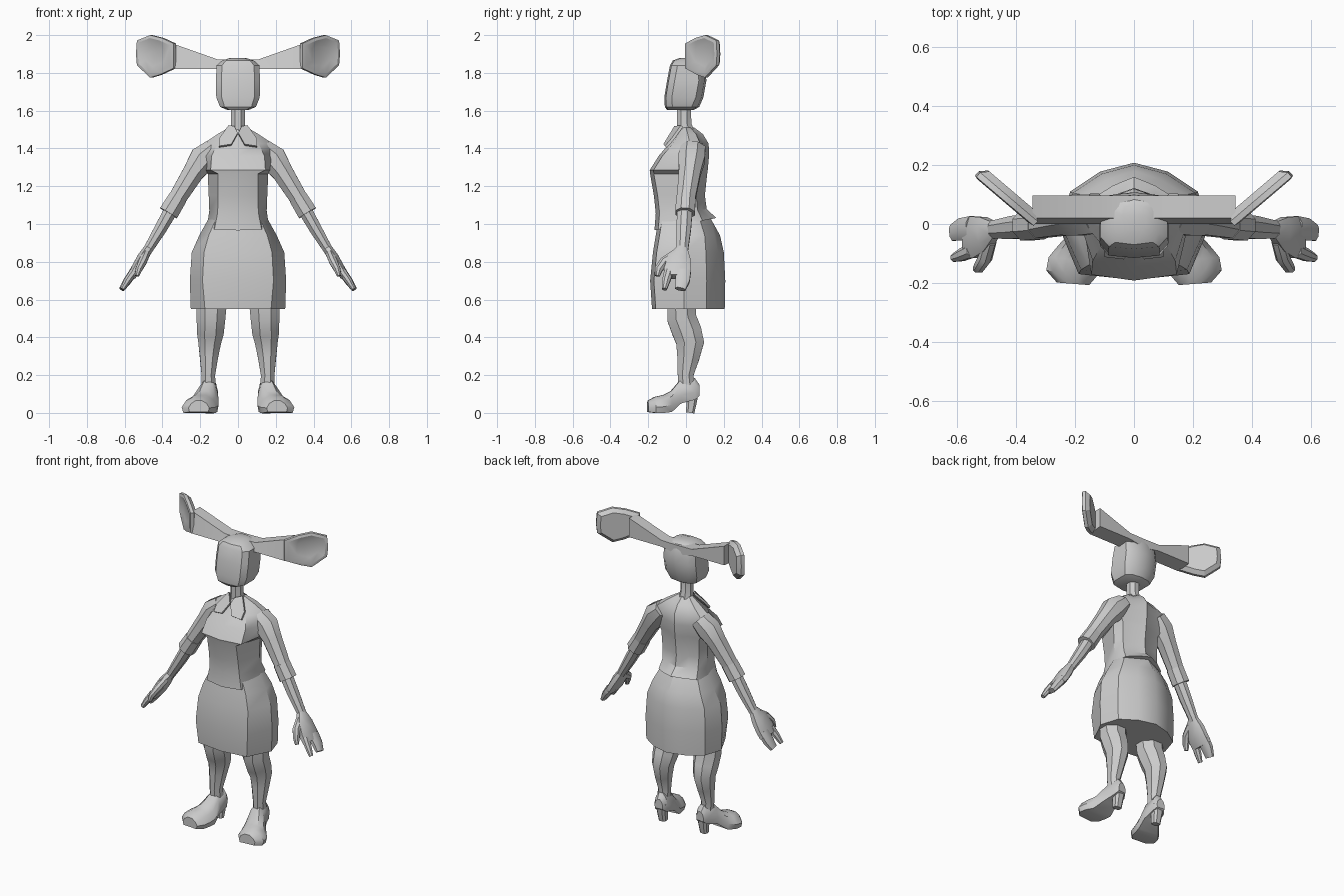
import bpy, bmesh, math
from mathutils import Vector

grey = bpy.data.materials.new("plain_grey")
grey.diffuse_color = (0.6, 0.6, 0.6, 1)


def finish(name, bm, mirror=False, angle=35):
    bmesh.ops.recalc_face_normals(bm, faces=bm.faces)
    me = bpy.data.meshes.new(name)
    bm.to_mesh(me)
    bm.free()
    me.materials.append(grey)
    ob = bpy.data.objects.new(name, me)
    bpy.context.collection.objects.link(ob)
    bpy.ops.object.select_all(action='DESELECT')
    ob.select_set(True)
    bpy.context.view_layer.objects.active = ob
    bpy.ops.object.shade_smooth_by_angle(angle=math.radians(angle))
    if mirror:
        ob.modifiers.new("mirror", 'MIRROR').use_mirror_merge = False
    return ob


def loft(name, rings, mirror=False, angle=35):
    """Skin a list of equal-length point rings and cap both ends."""
    bm = bmesh.new()
    vs = [[bm.verts.new(p) for p in r] for r in rings]
    n = len(vs[0])
    for a, b in zip(vs, vs[1:]):
        for i in range(n):
            bm.faces.new((a[i], a[(i + 1) % n], b[(i + 1) % n], b[i]))
    bm.faces.new(vs[0])
    bm.faces.new(vs[-1])
    return finish(name, bm, mirror, angle)


def tube(name, path, n=8, square=1.0, mirror=True):
    """Limb along a path of (x, y, z, half width, half depth)."""
    pts = [Vector(p[:3]) for p in path]
    rings = []
    for i, p in enumerate(path):
        d = (pts[min(i + 1, len(pts) - 1)] - pts[max(i - 1, 0)]).normalized()
        a = d.cross(Vector((0, 1, 0))).normalized()
        b = a.cross(d)
        ring = []
        for k in range(n):
            t = 2 * math.pi * (k + .5) / n
            c, s = math.cos(t), math.sin(t)
            c, s = (math.copysign(abs(v) ** square, v) for v in (c, s))
            ring.append(pts[i] + a * c * p[3] * 1.05 + b * s * p[4] * 1.05)
        rings.append(ring)
    return loft(name, rings, mirror)


def body_ring(z, yf, yb, w, p, yc=0.0, tilt=0.0):
    """Cross-section with a front panel of half width p and a ridged back."""
    half = [(0, yf), (p, yf + .02), (w, yc), (.85 * w, yc + .55 * (yb - yc)), (.45 * w, yb - .03), (0, yb)]
    full = half + [(-x, y) for x, y in half[-2:0:-1]]
    return [(x, y, z + tilt * y) for x, y in full]


# Skirt
loft("skirt", [body_ring(*r) for r in (
    (.55, -.18, .205, .25, .175, -.01), (.70, -.19, .208, .255, .188, -.01),
    (.85, -.175, .20, .245, .18, -.01), (.94, -.16, .18, .205, .155),
    (1.03, -.145, .13, .155, .115))])

# Blouse with flared hem and overhanging bust
loft("blouse", [body_ring(*r) for r in (
    (1.0, -.167, .16, .162, .125, 0, .2), (1.07, -.16, .11, .152, .108, 0, .08),
    (1.15, -.17, .10, .155, .105), (1.265, -.19, .112, .16, .105),
    (1.285, -.192, .115, .172, .145), (1.36, -.145, .122, .19, .14, .02),
    (1.425, -.09, .12, .185, .11, .02), (1.475, -.06, .09, .11, .06, .01),
    (1.51, -.045, .045, .05, .03))])

# Collar flaps
bm = bmesh.new()
flap = [(.002, -.07, 1.475), (.035, -.108, 1.415), (.10, -.10, 1.405),
        (.10, -.065, 1.445), (.05, -.015, 1.515), (.02, -.05, 1.51)]
lo = [bm.verts.new(p) for p in flap]
hi = [bm.verts.new((x, y - .012, z + .008)) for x, y, z in flap]
bm.faces.new(lo)
bm.faces.new(hi)
for i in range(len(flap)):
    j = (i + 1) % len(flap)
    bm.faces.new((lo[i], lo[j], hi[j], hi[i]))
finish("collar_flap", bm, True)

# Neck
tube("neck", [(0, 0, 1.47, .05, .05), (0, -.01, 1.53, .037, .04), (0, -.012, 1.64, .037, .038)], mirror=False)

# Head: rounded box leaning forward at the chin
head = []
for z, yf, yb, w in ((1.603, -.10, .04, .055), (1.62, -.112, .07, .095), (1.67, -.115, .092, .115),
                     (1.76, -.10, .108, .117), (1.84, -.085, .10, .113), (1.865, -.07, .09, .085),
                     (1.88, -.03, .07, .04)):
    half = [(0, yf), (.75 * w, yf + .008), (w, yf + .04), (w, yb - .04), (.7 * w, yb - .01), (0, yb)]
    head.append([(x, y, z) for x, y in half + [(-x, y) for x, y in half[-2:0:-1]]])
loft("head", head)

# Ear stalks: tapered beams spreading sideways
loft("ear_stalk", [[(x, 0, b), (x, .097, b + .01), (x, .097, t), (x, .02, t)]
                   for x, b, t in ((0, 1.80, 1.87), (.11, 1.82, 1.872), (.345, 1.82, 1.955))], True)

# Ear blades: swept back plates with a hollow front
outline = [(.335, 1.825), (.335, 1.955), (.40, 1.985), (.46, 2.0), (.53, 1.972),
           (.535, 1.90), (.53, 1.84), (.46, 1.775), (.41, 1.79)]
cx, cz = .45, 1.895


def ear_ring(s, off):
    ring = []
    for x, z in outline:
        x, z = cx + (x - cx) * s, cz + (z - cz) * s
        ring.append((x + .66 * off, (x - .335) * .85 - .75 * off, z))
    return ring


loft("ear_blade", [ear_ring(.5, .0), ear_ring(.85, .012), ear_ring(1, .008),
                   ear_ring(1, -.012), ear_ring(.8, -.035)], True, 30)

# Sleeves and turned cuffs
tube("sleeve", [(.13, .035, 1.40, .055, .07), (.185, .03, 1.345, .075, .072),
                (.235, .02, 1.275, .058, .06), (.325, 0, 1.13, .048, .05)])
tube("cuff", [(.318, 0, 1.14, .051, .053), (.368, -.005, 1.058, .054, .053)])

# Forearms
tube("forearm", [(.345, -.005, 1.09, .038, .042), (.41, -.012, .975, .034, .04), (.485, -.02, .85, .025, .03)])

# Hands: palm, joined fingers, index finger and thumb
tube("palm", [(.475, -.02, .87, .024, .03), (.505, -.035, .82, .03, .06),
              (.54, -.045, .76, .028, .072), (.565, -.045, .72, .022, .07)], square=.8)
tube("fingers", [(.55, -.015, .75, .024, .042), (.585, -.018, .70, .022, .038), (.615, -.03, .655, .015, .028)], square=.8)
tube("index_finger", [(.55, -.09, .75, .022, .025), (.585, -.105, .70, .019, .022), (.612, -.115, .655, .013, .014)])
tube("thumb", [(.49, -.055, .835, .022, .03), (.505, -.115, .80, .023, .025),
               (.525, -.145, .76, .018, .022), (.535, -.152, .725, .012, .013)])

# Legs with shaped calves
tube("leg", [(.14, -.025, .60, .085, .075), (.143, -.022, .50, .078, .08), (.146, .005, .43, .073, .08),
             (.15, .022, .37, .062, .076), (.154, .012, .29, .049, .06), (.157, -.002, .20, .037, .043),
             (.155, .005, .13, .038, .045)])

# Shoes: lofted toe to heel, slightly turned out
shoe = []
for y, x, w, b, t in ((.07, .15, .028, .09, .15), (.045, .15, .045, .07, .185), (-.03, .16, .055, .05, .175),
                      (-.08, .18, .078, .005, .115), (-.12, .20, .09, 0, .095), (-.165, .21, .088, 0, .085),
                      (-.203, .207, .055, .005, .065)):
    sec = ((-.9, 0), (.9, 0), (1, .35), (.75, .75), (.3, 1), (-.3, 1), (-.75, .75), (-1, .35))
    shoe.append([(x + w * u, y + .08 * w * u, b + (t - b) * v) for u, v in sec])
loft("shoe", shoe, True)
tube("shoe_heel", [(.15, .035, .12, .04, .033), (.15, .03, .06, .03, .028), (.15, .022, 0, .025, .022)], square=.7)
